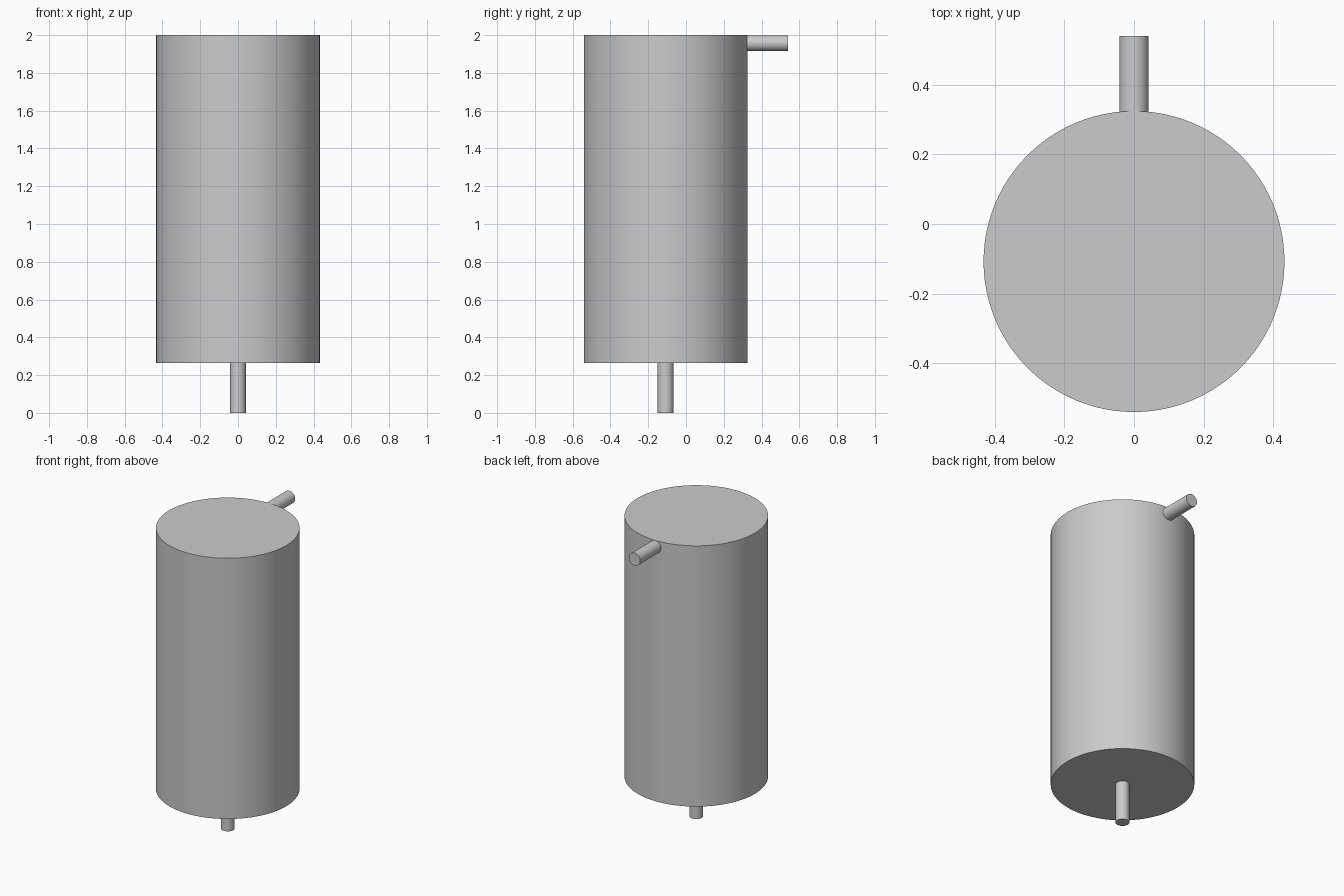
import bpy
import math
from mathutils import Vector

cube = bpy.data.objects.get("Cube")
if cube:
    bpy.data.objects.remove(cube, do_unlink=True)

# Single plain grey finish
COLOR = (0.6, 0.6, 0.6, 1.0)
grey = bpy.data.materials.new("plain_grey")
grey.use_nodes = True
grey.diffuse_color = COLOR
grey.node_tree.nodes["Principled BSDF"].inputs["Base Color"].default_value = COLOR

AXIS_Y = -0.108      # tank axis position
TANK_R = 0.433
PIPE_R = 0.042
TANK_BOTTOM = 0.265


def cylinder(name, start, end, radius, sides):
    """Capped cylinder running between two points."""
    start, end = Vector(start), Vector(end)
    run = end - start
    bpy.ops.mesh.primitive_cylinder_add(
        vertices=sides, radius=radius, depth=run.length,
        location=(start + end) / 2,
        rotation=run.to_track_quat("Z", "Y").to_euler())
    obj = bpy.context.object
    obj.name = name
    obj.data.materials.append(grey)
    bpy.ops.object.shade_smooth_by_angle(angle=math.radians(30))
    return obj


# Main tank body
cylinder("tank_body", (0, AXIS_Y, TANK_BOTTOM), (0, AXIS_Y, 2), TANK_R, 96)

# Outlet pipe below the tank
cylinder("bottom_pipe", (0, AXIS_Y, 0), (0, AXIS_Y, TANK_BOTTOM + 0.01), PIPE_R, 32)

# Inlet pipe at the back, just under the lid
cylinder("back_pipe", (0, AXIS_Y + TANK_R - 0.02, 1.957), (0, 0.541, 1.957), PIPE_R, 32)
